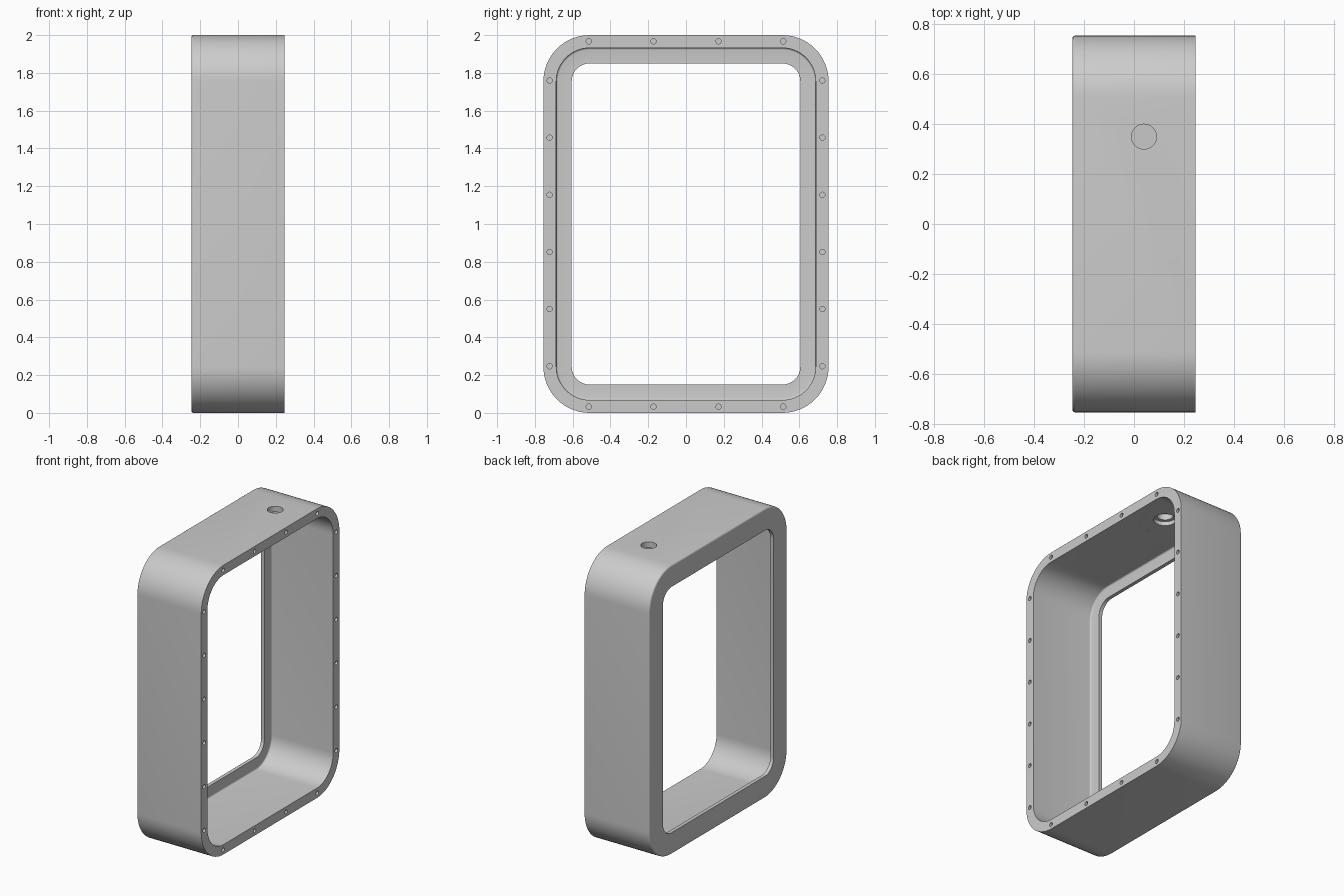
import bpy, bmesh, math
from mathutils import Matrix, Vector

if "Cube" in bpy.data.objects:
    bpy.data.objects.remove(bpy.data.objects["Cube"])

HALF_Y, HALF_Z, HALF_X = 0.755, 1.0, 0.247
CORNER, WALL, LIP, LIP_THICK = 0.245, 0.068, 0.15, 0.025
SEGS = 16

grey = bpy.data.materials.new("light_grey")
grey.diffuse_color = (0.6, 0.6, 0.6, 1)
grey.use_nodes = True
grey.node_tree.nodes["Principled BSDF"].inputs["Base Color"].default_value = grey.diffuse_color


def rounded_loop(inset, x):
    """Rounded rectangle in the YZ plane, moved inwards by inset."""
    r = CORNER - inset
    pts = []
    for k, (sy, sz) in enumerate([(1, 1), (-1, 1), (-1, -1), (1, -1)]):
        cy, cz = sy * (HALF_Y - CORNER), sz * (HALF_Z - CORNER) + HALF_Z
        for i in range(SEGS + 1):
            a = math.pi / 2 * (k + i / SEGS)
            pts.append((x, cy + r * math.cos(a), cz + r * math.sin(a)))
    return pts


def fillet(inset, x, r, start):
    """Quarter arc of (inset, x) points."""
    arc = [math.radians(start + 90 * i / 4) for i in range(5)]
    return [(inset + r * math.cos(a), x + r * math.sin(a)) for a in arc]


def add_cylinder(bm, centre, axis, radius, depth, sides=24):
    rot = Vector((0, 0, 1)).rotation_difference(Vector(axis)).to_matrix().to_4x4()
    bmesh.ops.create_cone(bm, cap_ends=True, segments=sides, radius1=radius,
                          radius2=radius, depth=depth,
                          matrix=Matrix.Translation(centre) @ rot)


def make_object(name, bm):
    mesh = bpy.data.meshes.new(name)
    bm.to_mesh(mesh)
    bm.free()
    mesh.materials.append(grey)
    ob = bpy.data.objects.new(name, mesh)
    bpy.context.collection.objects.link(ob)
    return ob


# Frame: wall and rear lip section swept round the rounded rectangle
section = [(0, HALF_X)]
section += fillet(0.012, -HALF_X + 0.012, 0.012, 180)
section += [(LIP, -HALF_X), (LIP, -HALF_X + LIP_THICK)]
section += reversed(fillet(WALL + 0.01, -HALF_X + LIP_THICK + 0.01, 0.01, 180))
section += [(WALL, HALF_X)]

bm = bmesh.new()
rings = [[bm.verts.new(p) for p in rounded_loop(d, x)] for d, x in section]
for a, b in zip(rings, rings[1:] + rings[:1]):
    for i in range(len(a)):
        j = (i + 1) % len(a)
        bm.faces.new((a[i], a[j], b[j], b[i]))
bmesh.ops.recalc_face_normals(bm, faces=bm.faces)
frame = make_object("frame", bm)

# Holes: screw holes round the open rim, port through the top wall, small pilot
holes = bmesh.new()
for side in (-1, 1):
    for i in range(6):
        add_cylinder(holes, (HALF_X, side * 0.722, 0.247 + 0.3025 * i), (1, 0, 0), 0.014, 0.12, 16)
    for y in (-0.515, -0.172, 0.172, 0.515):
        add_cylinder(holes, (HALF_X, y, 1 + side * 0.967), (1, 0, 0), 0.014, 0.12, 16)
add_cylinder(holes, (0.04, 0.35, 2.0), (0, 0, 1), 0.05, 0.3, 40)
add_cylinder(holes, (0.03, 0.18, 1.93), (0, 0, 1), 0.007, 0.06, 12)

# Wider recess round the port on the inside
recess = bmesh.new()
add_cylinder(recess, (0.04, 0.35, 1.92), (0, 0, 1), 0.072, 0.08, 40)

bpy.context.view_layer.objects.active = frame
for name, cut in (("hole_cutter", holes), ("recess_cutter", recess)):
    cutter = make_object(name, cut)
    cutter.hide_render = True
    mod = frame.modifiers.new(name, 'BOOLEAN')
    mod.operation = 'DIFFERENCE'
    mod.solver = 'EXACT'
    mod.object = cutter
    bpy.ops.object.modifier_apply(modifier=name)
    bpy.data.objects.remove(cutter)

bpy.ops.object.select_all(action='DESELECT')
frame.select_set(True)
bpy.ops.object.shade_smooth_by_angle(angle=math.radians(30))
